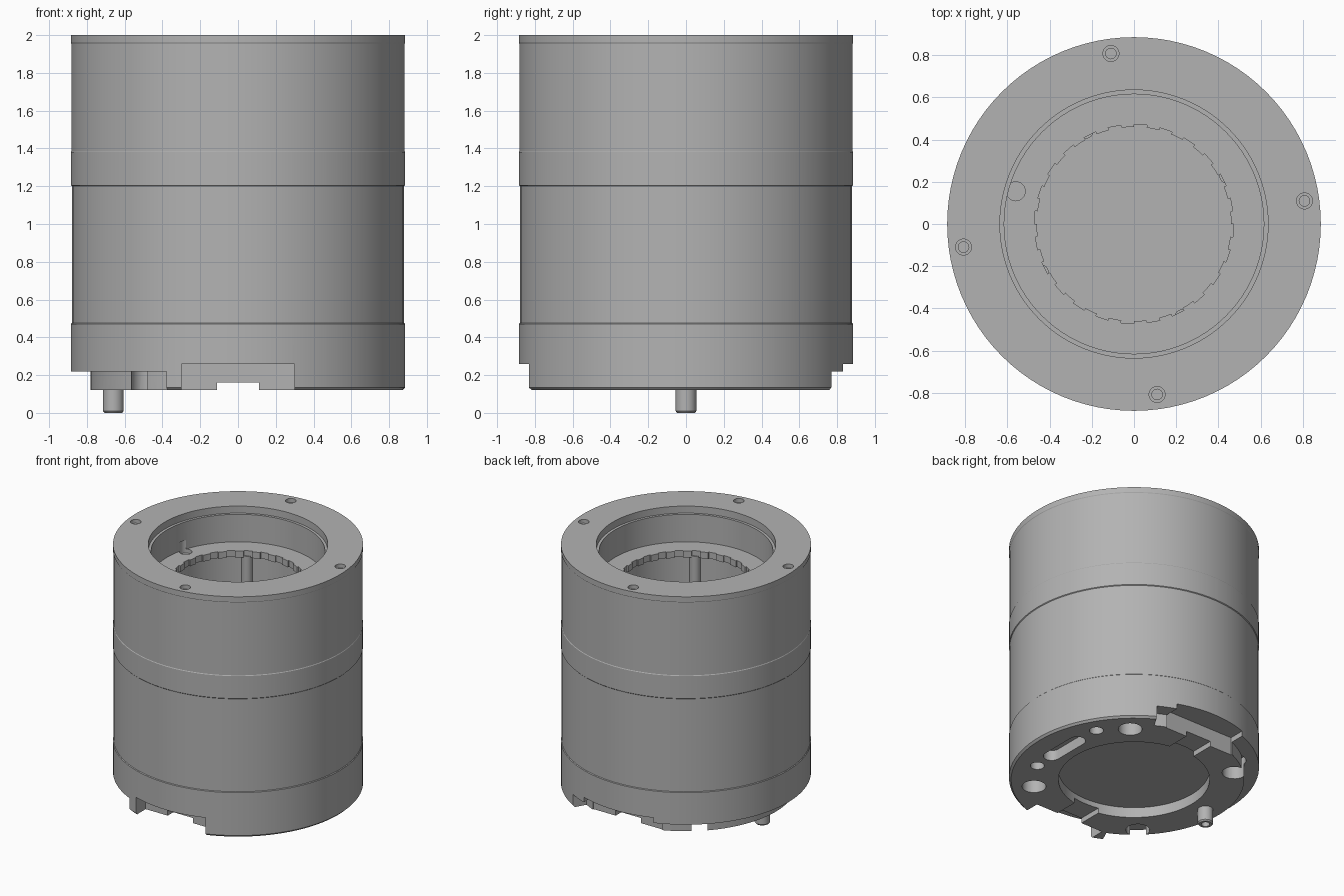
import bpy, bmesh, math
from math import cos, sin, radians, pi

if "Cube" in bpy.data.objects:
    bpy.data.objects.remove(bpy.data.objects["Cube"])

grey = bpy.data.materials.new("machined_grey")
grey.use_nodes = True
grey.diffuse_color = (0.45, 0.45, 0.45, 1)
grey.node_tree.nodes["Principled BSDF"].inputs["Base Color"].default_value = (0.45, 0.45, 0.45, 1)


def finish(name, bm):
    bmesh.ops.recalc_face_normals(bm, faces=bm.faces)
    mesh = bpy.data.meshes.new(name)
    bm.to_mesh(mesh)
    bm.free()
    mesh.materials.append(grey)
    ob = bpy.data.objects.new(name, mesh)
    bpy.context.collection.objects.link(ob)
    return ob


def lathe(name, profile, steps=96):
    bm = bmesh.new()
    verts = [bm.verts.new((r, 0, z)) for r, z in profile]
    edges = [bm.edges.new(pair) for pair in zip(verts, verts[1:])]
    bmesh.ops.spin(bm, geom=verts + edges, cent=(0, 0, 0), axis=(0, 0, 1),
                   angle=2 * pi, steps=steps, use_merge=True)
    bmesh.ops.remove_doubles(bm, verts=bm.verts, dist=1e-5)
    return finish(name, bm)


def prism(name, outline, z0, z1):
    bm = bmesh.new()
    low = bm.faces.new([bm.verts.new((x, y, z0)) for x, y in outline])
    ext = bmesh.ops.extrude_face_region(bm, geom=[low])["geom"]
    bmesh.ops.translate(bm, vec=(0, 0, z1 - z0),
                        verts=[v for v in ext if isinstance(v, bmesh.types.BMVert)])
    if low not in bm.faces or len([f for f in bm.faces if all(abs(v.co.z - z0) < 1e-6 for v in f.verts)]) == 0:
        bm.faces.new([v for v in bm.verts if abs(v.co.z - z0) < 1e-6])
    return finish(name, bm)


def arc(cx, cy, r, a0=0, a1=360, n=24):
    full = abs(a1 - a0) == 360
    return [(cx + r * cos(radians(a0 + (a1 - a0) * i / n)),
             cy + r * sin(radians(a0 + (a1 - a0) * i / n)))
            for i in range(n if full else n + 1)]


def box(x0, x1, y0, y1):
    return [(x0, y0), (x1, y0), (x1, y1), (x0, y1)]


def smooth(ob):
    bpy.ops.object.select_all(action="DESELECT")
    ob.select_set(True)
    bpy.context.view_layer.objects.active = ob
    bpy.ops.object.shade_smooth_by_angle(angle=radians(30))


def cut(target, outline, z0, z1):
    cutter = prism("cutter", outline, z0, z1)
    cutter.hide_render = True
    mod = target.modifiers.new("cut", "BOOLEAN")
    mod.operation = "DIFFERENCE"
    mod.solver = "EXACT"
    mod.object = cutter
    bpy.context.view_layer.objects.active = target
    bpy.ops.object.modifier_apply(modifier=mod.name)
    bpy.data.objects.remove(cutter)


# Housing: outer drum, stepped mouth, lipped bore and underside recess
housing = lathe("housing", [
    (0, 0.2), (0.535, 0.2), (0.535, 0.12), (0.87, 0.12), (0.885, 0.135),
    (0.885, 0.47), (0.88, 0.475), (0.88, 1.2), (0.885, 1.205), (0.885, 1.38),
    (0.882, 1.385), (0.882, 1.955), (0.885, 1.96), (0.885, 2), (0.635, 2),
    (0.635, 1.945), (0.615, 1.945), (0.615, 1.73), (0.46, 1.73),
    (0.46, 1.68), (0.5, 1.68), (0.5, 0.3), (0, 0.3)])

# Relieved outer edge around one side of the base
cut(housing, arc(0, 0, 0.78, 60.5, 244.6, 48) + arc(0, 0, 1, 244.6, 60.5, 48), 0, 0.22)

# Front and back key notches, with a shallow channel into the recess
for side in (-1, 1):
    cut(housing, box(-0.3, 0.3, *sorted((side * 0.71, side))), 0, 0.26)
    cut(housing, [(-0.11, side * 0.48), (0.11, side * 0.48),
                  (0.11, side * 0.8), (-0.11, side * 0.8)], 0, 0.16)

# Bolt holes in the base
for sx in (-1, 1):
    for sy in (-1, 1):
        cut(housing, arc(sx * 0.48, sy * 0.53, 0.085), 0, 0.28)

# Small holes and rounded slot in the base
for y in (0.36, -0.29):
    cut(housing, arc(0.65, y, 0.05), 0, 0.24)
cut(housing, arc(0.66, 0.16, 0.06, 0, 180, 12) + arc(0.66, -0.12, 0.06, 180, 360, 12), 0, 0.2)

# Screw holes in the top rim and a locating hole in the ledge
for i in range(4):
    a = radians(7.7 + 90 * i)
    x, y = 0.815 * cos(a), 0.815 * sin(a)
    cut(housing, arc(x, y, 0.038), 1.97, 2.1)
    cut(housing, arc(x, y, 0.025), 1.88, 2.1)
cut(housing, arc(-0.56, 0.155, 0.045), 1.7, 1.8)

# Toothed inner lip
teeth = 24
gear = []
for i in range(teeth):
    for r, step in ((0.45, 0), (0.45, 0.5), (0.472, 0.5), (0.472, 1)):
        a = 2 * pi * (i + step) / teeth
        gear.append((r * cos(a), r * sin(a)))
cut(housing, gear, 1.6, 1.8)
smooth(housing)

# Vertical columns on the bore wall
for i in range(4):
    a = radians(27.5 + 90 * i)
    column = prism("bore_column", arc(0.5 * cos(a), 0.5 * sin(a), 0.04, n=16), 0.29, 1.69)
    smooth(column)

# Hollow locating pin under the base
pin = lathe("locating_pin", [(0, 0.18), (0.055, 0.18), (0.055, 0.01), (0.047, 0),
                             (0.03, 0), (0.03, 0.06), (0, 0.06)], 24)
pin.location = (-0.66, 0, 0)
smooth(pin)
